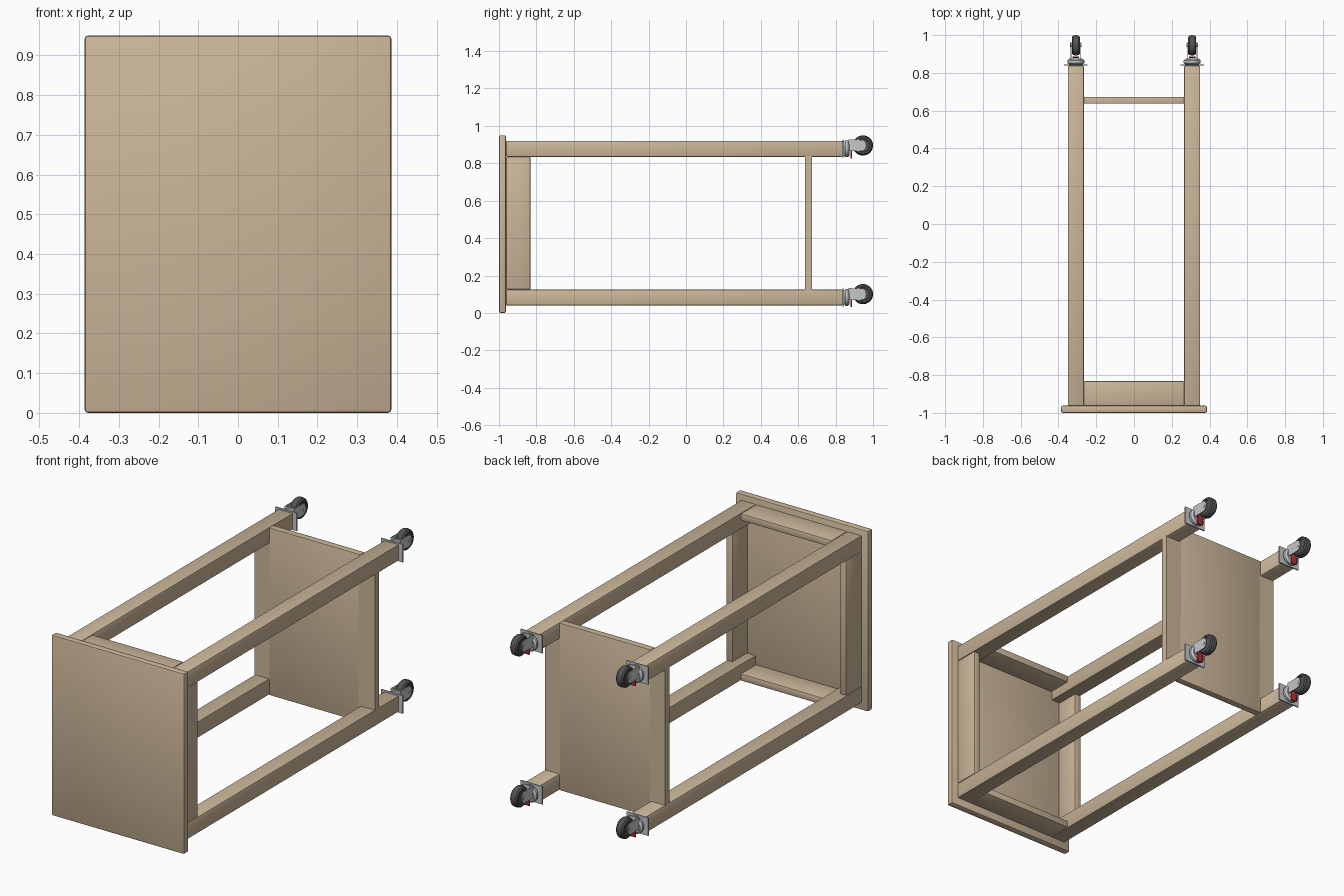
import bpy, bmesh, math
from mathutils import Matrix, Vector

if "Cube" in bpy.data.objects:
    bpy.data.objects.remove(bpy.data.objects["Cube"])


def material(name, rgb):
    m = bpy.data.materials.new(name)
    m.use_nodes = True
    m.diffuse_color = (*rgb, 1)
    bsdf = m.node_tree.nodes["Principled BSDF"]
    bsdf.inputs["Base Color"].default_value = (*rgb, 1)
    return m


WOOD = material("light wood", (0.60, 0.47, 0.32))
METAL = material("grey metal", (0.56, 0.57, 0.59))
RUBBER = material("dark rubber", (0.085, 0.085, 0.09))
RED = material("red brake", (0.45, 0.03, 0.03))


def finish(name, bm, mat, smooth=True):
    bmesh.ops.recalc_face_normals(bm, faces=bm.faces)
    mesh = bpy.data.meshes.new(name)
    bm.to_mesh(mesh)
    bm.free()
    mesh.materials.append(mat)
    ob = bpy.data.objects.new(name, mesh)
    bpy.context.collection.objects.link(ob)
    if smooth:
        bpy.ops.object.select_all(action="DESELECT")
        ob.select_set(True)
        bpy.context.view_layer.objects.active = ob
        bpy.ops.object.shade_smooth_by_angle(angle=math.radians(35))
    return ob


def box(name, x, y, z, mat=WOOD, bevel=0.006):
    """Box from (low, high) ranges, with rounded edges."""
    bm = bmesh.new()
    bmesh.ops.create_cube(bm, size=1)
    for v in bm.verts:
        v.co = Vector([(lo + hi) / 2 + c * (hi - lo) for c, (lo, hi) in zip(v.co, (x, y, z))])
    if bevel:
        bmesh.ops.bevel(bm, geom=bm.edges[:], offset=bevel, segments=2,
                        profile=0.5, affect="EDGES")
    return finish(name, bm, mat)


def turned(name, profile, axis, centre, mat, steps=32):
    """Spin a (radius, distance along axis) profile around the x or y axis."""
    bm = bmesh.new()
    pts = [bm.verts.new((r, 0, h)) for r, h in profile]
    edges = [bm.edges.new(p) for p in zip(pts, pts[1:])]
    bmesh.ops.spin(bm, geom=pts + edges, cent=(0, 0, 0), axis=(0, 0, 1),
                   angle=math.tau, steps=steps)
    bmesh.ops.remove_doubles(bm, verts=bm.verts, dist=0.0001)
    turn = Matrix.Rotation(math.pi / 2, 4, "Y") if axis == "x" else Matrix.Rotation(-math.pi / 2, 4, "X")
    bm.transform(Matrix.Translation(centre) @ turn)
    return finish(name, bm, mat)


def fork_cheek(name, x, y, z, thick):
    """Side plate with a rounded end around the axle."""
    bm = bmesh.new()
    outline = [(0.868, z + 0.05), (0.868, z - 0.012)]
    for i in range(9):
        a = math.radians(-90 + i * 22.5)
        outline.append((y + 0.022 * math.cos(a), z + 0.018 + 0.030 * math.sin(a)))
    face = bm.faces.new([bm.verts.new((x - thick / 2, *p)) for p in outline])
    out = bmesh.ops.extrude_face_region(bm, geom=[face])
    bmesh.ops.translate(bm, vec=(thick, 0, 0),
                        verts=[g for g in out["geom"] if isinstance(g, bmesh.types.BMVert)])
    return finish(name, bm, METAL)


LEG_X, LEG_LOW, LEG_HIGH = 0.308, 0.0825, 0.8775
HALF, OUT = 0.0425, 0.35
INNER = LEG_X - HALF

# Table top, standing upright at the front
box("table_top", (-0.386, 0.386), (-1, -0.962), (0, 0.95), bevel=0.008)

# Shelf board: a wide centre with tabs between the legs on each side
bot, top = LEG_LOW - HALF, LEG_HIGH + HALF
box("shelf", (-INNER, INNER), (0.637, 0.673), (bot, top), bevel=0.003)
for side, s in (("left", 1), ("right", -1)):
    xs = sorted((s * (INNER - 0.01), s * OUT))
    box(f"shelf_tab_{side}", xs, (0.637, 0.673), (bot + 0.08, top - 0.08), bevel=0)
    # Side aprons
    xs = sorted((s * (OUT - 0.038), s * OUT))
    box(f"apron_{side}", xs, (-0.962, -0.832), (LEG_LOW + HALF, LEG_HIGH - HALF))

# Upper and lower aprons
box("apron_upper", (-INNER, INNER), (-0.962, -0.832), (top - 0.038, top))
box("apron_lower", (-INNER, INNER), (-0.962, -0.832), (bot, bot + 0.038))


def caster(tag, x, z):
    # Mounting plate and swivel housing
    box(f"caster_plate_{tag}", (x - 0.063, x + 0.063), (0.838, 0.845),
        (z - 0.047, z + 0.047), METAL, 0)
    turned(f"caster_swivel_{tag}",
           [(0, 0), (0.036, 0), (0.045, 0.008), (0.045, 0.02), (0.036, 0.03), (0, 0.03)],
           "y", (x, 0.845, z), METAL)
    # Fork with two cheeks
    box(f"fork_bridge_{tag}", (x - 0.028, x + 0.028), (0.868, 0.876),
        (z - 0.012, z + 0.05), METAL, 0)
    for i, s in enumerate((-1, 1)):
        fork_cheek(f"fork_cheek_{tag}_{i}", x + s * 0.026, 0.942, z, 0.005)
    # Wheel with rounded tread, and its axle
    wheel_at = (x, 0.946, z + 0.018)
    turned(f"wheel_{tag}",
           [(0, -0.017), (0.034, -0.017), (0.036, -0.021), (0.045, -0.021), (0.052, -0.014),
            (0.054, 0), (0.052, 0.014), (0.045, 0.021), (0.036, 0.021), (0.034, 0.017), (0, 0.017)],
           "x", wheel_at, RUBBER)
    turned(f"axle_{tag}", [(0, -0.031), (0.009, -0.031), (0.009, 0.031), (0, 0.031)],
           "x", wheel_at, METAL, 16)
    # Brake pedal
    box(f"brake_pedal_{tag}", (x - 0.018, x + 0.018), (0.880, 0.887),
        (z - 0.052, z + 0.03), RED, 0.002)


# Legs with a caster on each end
for side, x in (("left", LEG_X), ("right", -LEG_X)):
    for level, z in (("lower", LEG_LOW), ("upper", LEG_HIGH)):
        box(f"leg_{side}_{level}", (x - HALF, x + HALF), (-0.962, 0.838), (z - HALF, z + HALF))
        caster(f"{side}_{level}", x, z)
